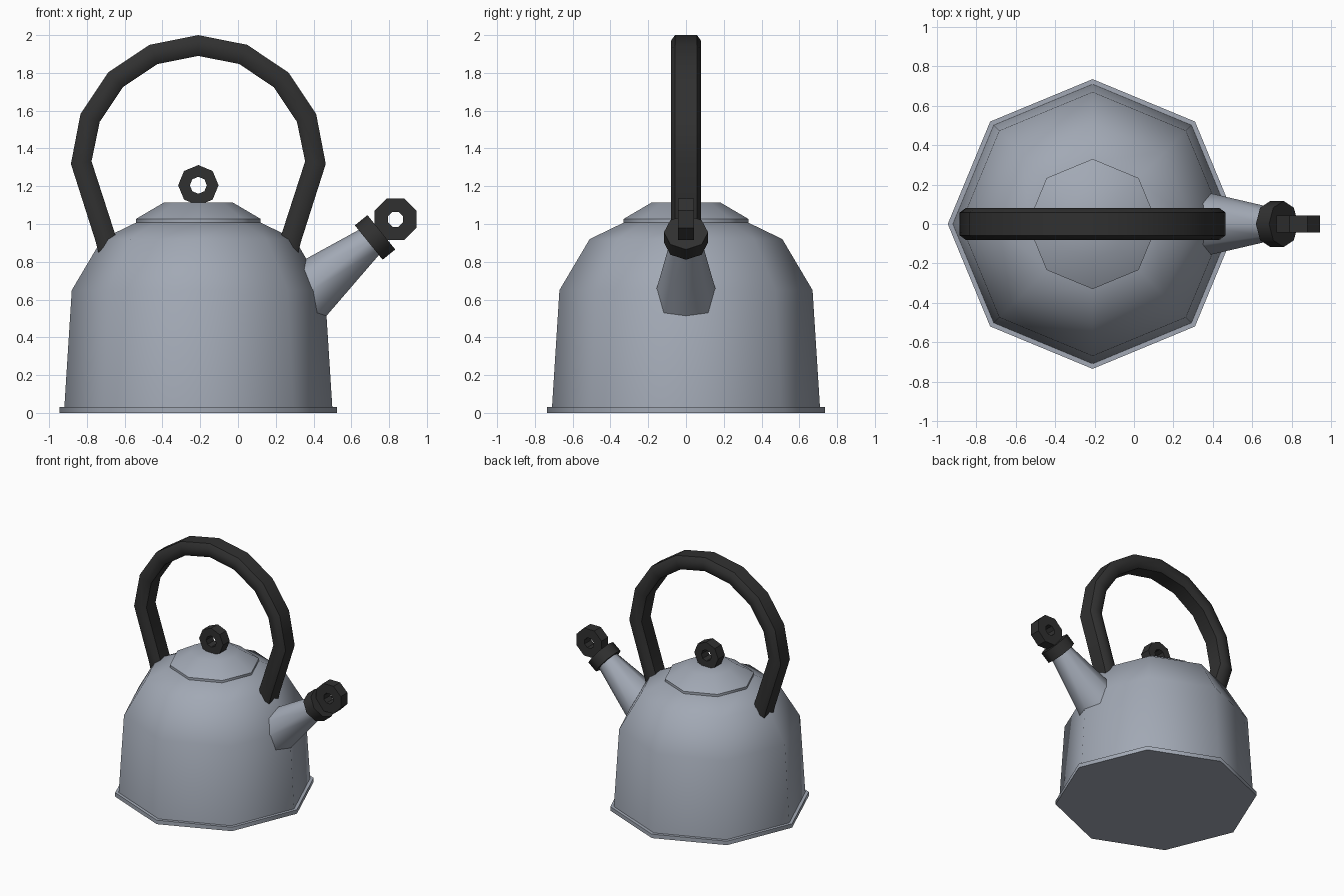
import bpy, bmesh, math
from mathutils import Vector, Matrix

if "Cube" in bpy.data.objects:
    bpy.data.objects.remove(bpy.data.objects["Cube"])

CX = -0.21  # centre of the pot body


def material(name, rgb):
    m = bpy.data.materials.new(name)
    m.diffuse_color = (*rgb, 1)
    m.use_nodes = True
    m.node_tree.nodes["Principled BSDF"].inputs["Base Color"].default_value = m.diffuse_color
    return m


STEEL = material("steel_grey", (0.36, 0.395, 0.46))
BLACK = material("black_plastic", (0.03, 0.03, 0.03))


def loft(name, rings, mat, angle, loop=False):
    """Skin a list of equal-sized point rings; cap the ends or close the loop."""
    bm = bmesh.new()
    vs = [[bm.verts.new(p) for p in r] for r in rings]
    n = len(vs[0])
    pairs = list(zip(vs, vs[1:])) + ([(vs[-1], vs[0])] if loop else [])
    for a, b in pairs:
        for i in range(n):
            j = (i + 1) % n
            bm.faces.new((a[i], a[j], b[j], b[i]))
    if not loop:
        bm.faces.new(vs[0])
        bm.faces.new(vs[-1])
    bmesh.ops.recalc_face_normals(bm, faces=bm.faces)
    me = bpy.data.meshes.new(name)
    bm.to_mesh(me)
    bm.free()
    me.materials.append(mat)
    ob = bpy.data.objects.new(name, me)
    bpy.context.collection.objects.link(ob)
    bpy.ops.object.select_all(action='DESELECT')
    ob.select_set(True)
    bpy.context.view_layer.objects.active = ob
    bpy.ops.object.shade_smooth_by_angle(angle=math.radians(angle))
    return ob


def lathe(name, profile, mat, matrix, angle=50, sides=8):
    """Turn (radius, height) points into an octagonal solid along local z."""
    rings = []
    for r, z in profile:
        rings.append([matrix @ Vector((r * math.cos(t), r * math.sin(t), z))
                      for t in (2 * math.pi * k / sides for k in range(sides))])
    return loft(name, rings, mat, angle)


def eyelet(name, x, z, outer, inner, half, turn):
    """Octagonal ring standing in the xz plane."""
    rings = []
    for k in range(8):
        t = math.radians(turn + 45 * k)
        c, s = math.cos(t), math.sin(t)
        rings.append([(x + r * c, y, z + r * s) for r, y in
                      ((inner, -half), (outer, -half), (outer, half), (inner, half))])
    return loft(name, rings, BLACK, 30, loop=True)


# pot: base rim, body and lid
pot = Matrix.Translation((CX, 0, 0))
lathe("base_rim", [(0.735, 0), (0.735, 0.032)], STEEL, pot)
lathe("body", [(0.71, 0.02), (0.67, 0.65), (0.51, 0.92), (0.32, 1.012)], STEEL, pot)
lathe("lid", [(0.33, 1.008), (0.33, 1.027), (0.18, 1.115)], STEEL, pot)
eyelet("lid_knob", CX, 1.205, 0.107, 0.045, 0.042, 0)

# spout with cap, tilted about the y axis
tilt = math.radians(39)
spout = Matrix.Translation((0.7255, 0, 0.929)) @ Matrix.Rotation(math.pi / 2 - tilt, 4, 'Y')
lathe("spout", [(0.168, -0.5), (0.083, -0.03)], STEEL, spout)
lathe("spout_cap", [(0.117, -0.043), (0.117, 0.043)], BLACK, spout)
eyelet("spout_cap_ring", 0.834, 1.025, 0.12, 0.043, 0.042, 22.5)

# handle: chamfered tube swept along an arch in the xz plane
path = [(-0.47, 0.84), (-0.49, 0.92)]
path += [(-0.62 * math.cos(math.radians(a)), 1.325 + 0.62 * math.sin(math.radians(a)))
         for a in [22.5 * k for k in range(9)]]
path += [(0.49, 0.92), (0.47, 0.84)]
section = [(0.055, 0.058), (0.025, 0.08), (-0.025, 0.08), (-0.055, 0.058),
           (-0.055, -0.058), (-0.025, -0.08), (0.025, -0.08), (0.055, -0.058)]
rings = []
for i, (px, pz) in enumerate(path):
    a, b = path[max(i - 1, 0)], path[min(i + 1, len(path) - 1)]
    d = Vector((b[0] - a[0], b[1] - a[1])).normalized()
    rings.append([(CX + px - d.y * u, v, pz + d.x * u) for u, v in section])
loft("handle", rings, BLACK, 50)
